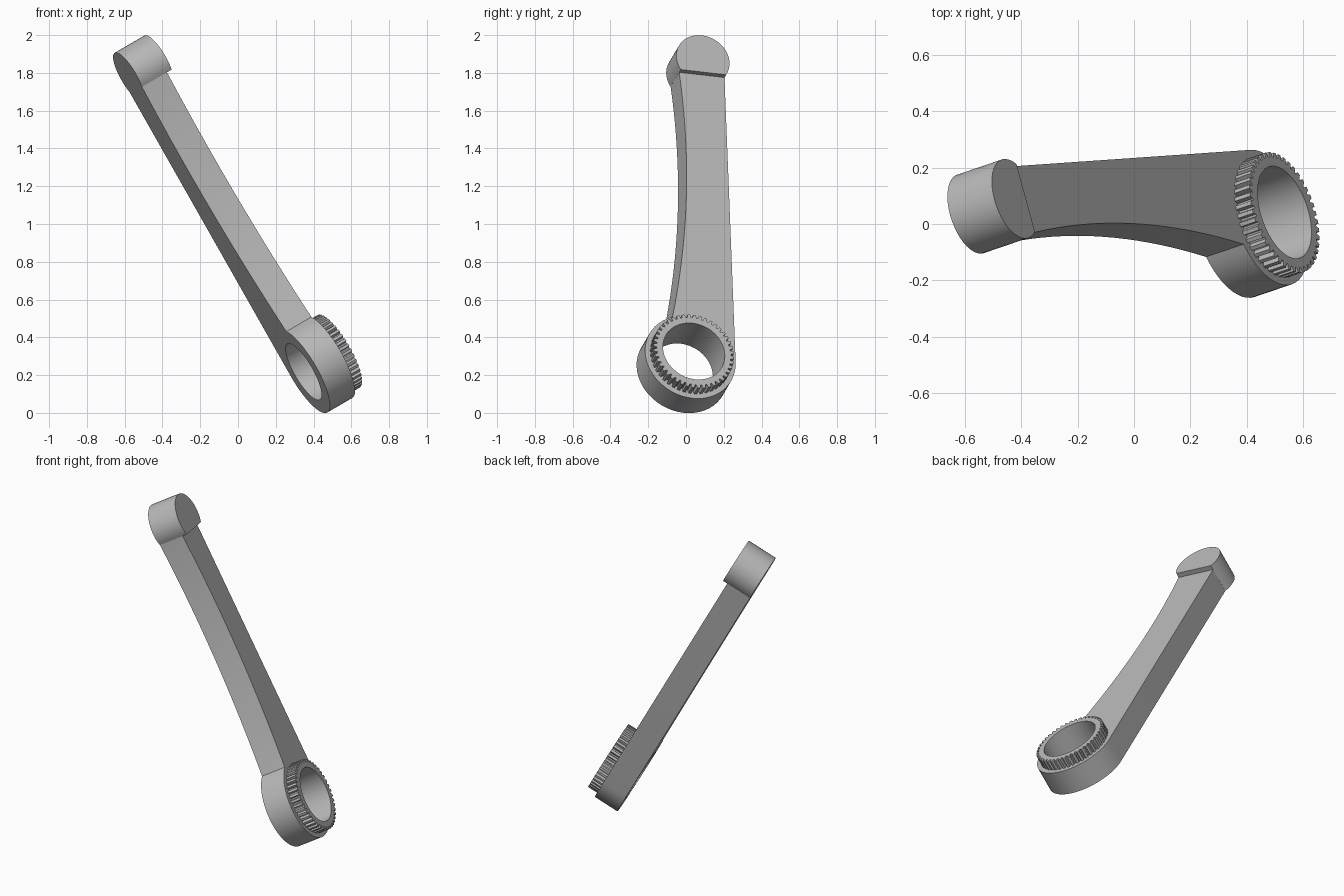
import bpy, bmesh
from math import sin, cos, pi, radians, atan2, asin
from mathutils import Matrix, Vector

cube = bpy.data.objects.get("Cube")
if cube:
    bpy.data.objects.remove(cube, do_unlink=True)

# One plain grey metal
metal = bpy.data.materials.new("grey_metal")
metal.use_nodes = True
GREY = (0.48, 0.48, 0.48, 1)
metal.diffuse_color = GREY
metal.node_tree.nodes["Principled BSDF"].inputs["Base Color"].default_value = GREY

# Tilted frame: local x across the arm, y along it, z along the bore axis
axis = Vector((0.83, 0.283, 0.482)).normalized()
along = Vector((-0.493, -0.034, 0.87))
along = (along - axis * along.dot(axis)).normalized()
across = along.cross(axis)
frame = Matrix((across, along, axis)).transposed().to_4x4()
frame.translation = (0.347, -0.022, 0.218)

RING_R, BORE_R, RING_H = 0.25, 0.171, 0.16
GEAR_TIP, GEAR_ROOT, GEAR_TOP, TEETH = 0.222, 0.204, 0.225, 44
BOSS_R, BOSS_H, BOSS_X, BOSS_Y = 0.147, 0.19, 0.125, 1.812
CHORD_Y = BOSS_Y - 0.077


def arc(cx, cy, r, a0, a1, n):
    """Points on an arc, both ends included."""
    return [(cx + r * cos(a0 + (a1 - a0) * i / n),
             cy + r * sin(a0 + (a1 - a0) * i / n)) for i in range(n + 1)]


def circle(r, n):
    return arc(0, 0, r, 0, 2 * pi, n)[:-1]


def prism(name, loops, z0, z1):
    """Extrude closed outlines (the second one is a hole) from z0 to z1."""
    bm = bmesh.new()
    edges = []
    for pts in loops:
        vs = [bm.verts.new((x, y, z0)) for x, y in pts]
        edges += [bm.edges.new((a, b)) for a, b in zip(vs, vs[1:] + vs[:1])]
    bmesh.ops.triangle_fill(bm, edges=edges, use_beauty=True, use_dissolve=False)
    ext = bmesh.ops.extrude_face_region(bm, geom=bm.faces[:], use_keep_orig=True)
    top = [g for g in ext["geom"] if isinstance(g, bmesh.types.BMVert)]
    bmesh.ops.translate(bm, verts=top, vec=(0, 0, z1 - z0))
    bmesh.ops.recalc_face_normals(bm, faces=bm.faces[:])
    mesh = bpy.data.meshes.new(name)
    bm.to_mesh(mesh)
    bm.free()
    mesh.materials.append(metal)
    ob = bpy.data.objects.new(name, mesh)
    ob.matrix_world = frame
    bpy.context.collection.objects.link(ob)
    return ob


# Arm and ring: straight back edge, concave front edge, round lower end
start = atan2(0.234, -0.091)
outline = arc(0, 0, RING_R, start, 2 * pi, 36)
outline.append((BOSS_X + 0.125, CHORD_Y))
a, b, bulge, steps = Vector((0, CHORD_Y)), Vector(outline[0]), 0.058, 20
for i in range(steps):
    t = i / steps
    p = a.lerp(b, t)
    outline.append((p.x + bulge * 4 * t * (1 - t), p.y))
arm = prism("arm_and_ring", [outline, circle(BORE_R, 40)], 0, RING_H)

# End boss: a disc cut flat where the arm meets it
cut = asin((CHORD_Y - BOSS_Y) / BOSS_R)
boss = prism("end_boss", [arc(BOSS_X, BOSS_Y, BOSS_R, cut, pi - cut, 28)], 0, BOSS_H)

# Toothed collar on the ring
teeth = []
for i in range(TEETH):
    for offset, r in ((0, GEAR_ROOT), (0.25, GEAR_ROOT), (0.4, GEAR_TIP), (0.85, GEAR_TIP)):
        ang = 2 * pi * (i + offset) / TEETH
        teeth.append((r * cos(ang), r * sin(ang)))
collar = prism("toothed_collar", [teeth, circle(BORE_R, 40)], RING_H, GEAR_TOP)

# Smooth the round walls, keep the edges sharp
bpy.ops.object.select_all(action="DESELECT")
for ob in (arm, boss, collar):
    ob.select_set(True)
bpy.context.view_layer.objects.active = arm
bpy.ops.object.shade_smooth_by_angle(angle=radians(25))
